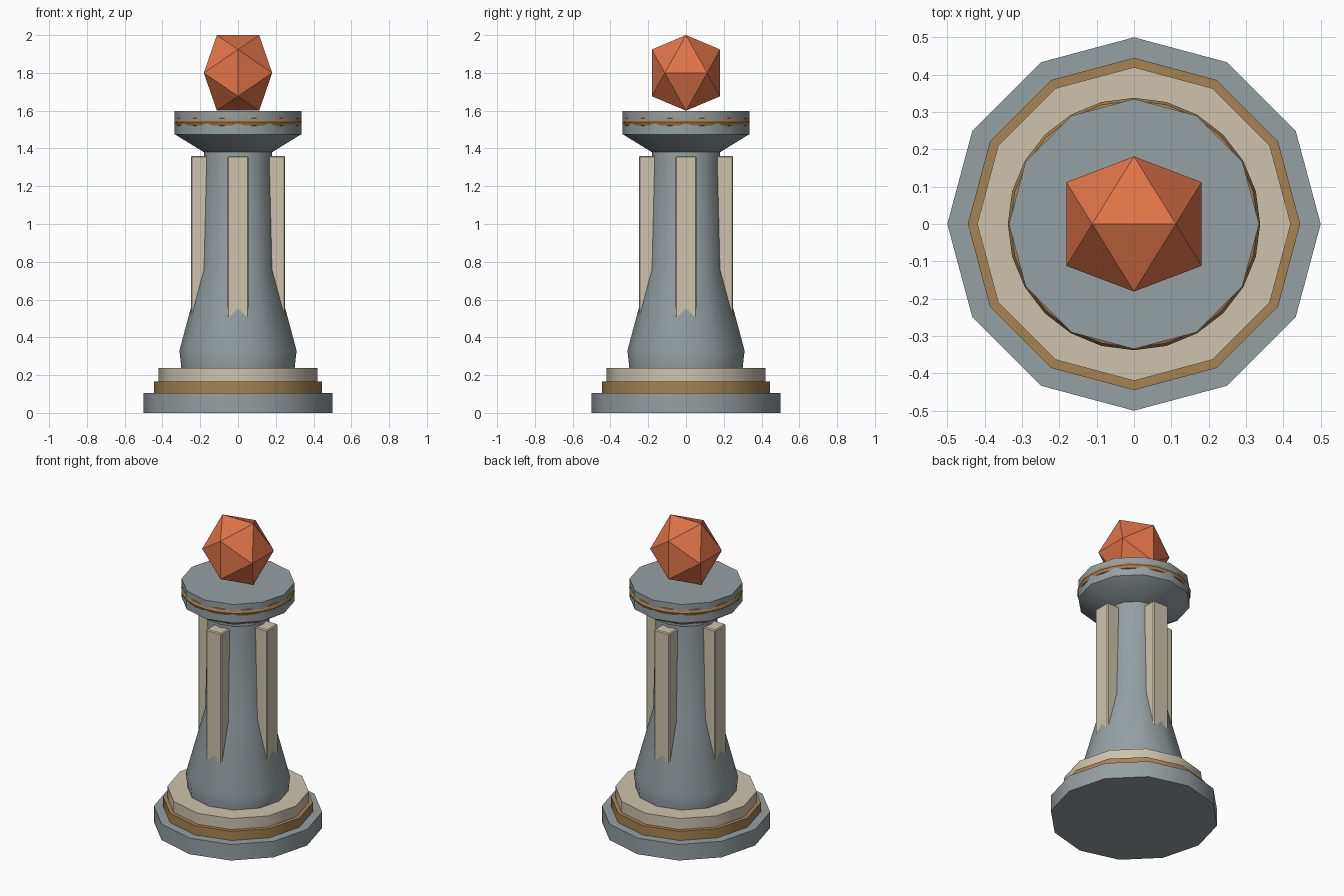
import bpy, bmesh, math
from mathutils import Matrix, Vector

cube = bpy.data.objects.get("Cube")
if cube:
    bpy.data.objects.remove(cube, do_unlink=True)


def material(name, rgb):
    m = bpy.data.materials.new(name)
    m.use_nodes = True
    m.diffuse_color = (*rgb, 1)
    m.node_tree.nodes["Principled BSDF"].inputs["Base Color"].default_value = (*rgb, 1)
    return m


STONE = material("blue grey stone", (0.30, 0.35, 0.37))
CREAM = material("cream stone", (0.61, 0.55, 0.41))
BRONZE = material("bronze", (0.39, 0.225, 0.085))
ORANGE = material("orange crystal", (0.74, 0.175, 0.065))


def finish(bm, name, mat, smooth=True):
    bmesh.ops.recalc_face_normals(bm, faces=bm.faces)
    mesh = bpy.data.meshes.new(name)
    bm.to_mesh(mesh)
    bm.free()
    mesh.materials.append(mat)
    ob = bpy.data.objects.new(name, mesh)
    bpy.context.collection.objects.link(ob)
    if smooth:
        bpy.ops.object.select_all(action='DESELECT')
        ob.select_set(True)
        bpy.context.view_layer.objects.active = ob
        bpy.ops.object.shade_smooth_by_angle(angle=math.radians(40))
    return ob


def lathe(name, profile, mat, sides=12, closed=False):
    """Turn (radius, height) points around z, capped unless the profile is closed."""
    bm = bmesh.new()
    rings = []
    for r, z in profile:
        turn = [2 * math.pi * i / sides for i in range(sides)]
        rings.append([bm.verts.new((r * math.cos(a), r * math.sin(a), z)) for a in turn])
    pairs = list(zip(rings, rings[1:]))
    if closed:
        pairs.append((rings[-1], rings[0]))
    else:
        bm.faces.new(rings[0])
        bm.faces.new(rings[-1])
    for low, high in pairs:
        for i in range(sides):
            j = (i + 1) % sides
            bm.faces.new((low[i], low[j], high[j], high[i]))
    return finish(bm, name, mat)


# Stepped base
lathe("base_plinth", [(0.5, 0), (0.5, 0.105)], STONE)
lathe("base_band", [(0.445, 0.105), (0.445, 0.165)], BRONZE)
lathe("base_step", [(0.42, 0.165), (0.42, 0.237)], CREAM)

# Flared shaft and wide capital
lathe("shaft", [(0.30, 0.237), (0.31, 0.33), (0.195, 0.76), (0.18, 1.38)], STONE)
lathe("capital", [(0.18, 1.38), (0.335, 1.475), (0.335, 1.597)], STONE)

# Ring that shows through the capital's flat sides
ring = [(0.313 + 0.025 * math.cos(k * math.pi / 4), 1.54 + 0.025 * math.sin(k * math.pi / 4))
        for k in range(8)]
lathe("capital_ring", ring, BRONZE, sides=24, closed=True)

# Four buttresses that sink into the flare
for k, side in enumerate(("left", "back", "right", "front")):
    bm = bmesh.new()
    bmesh.ops.create_cube(bm, size=1, matrix=Matrix.Translation((0.2, 0, 0.91))
                          @ Matrix.Diagonal((0.1, 0.112, 0.9, 1)))
    bmesh.ops.bevel(bm, geom=bm.edges[:], offset=0.006, segments=1, affect='EDGES')
    bm.transform(Matrix.Rotation(k * math.pi / 2, 4, 'Z'))
    finish(bm, side + "_buttress", CREAM, smooth=False)

# Crystal: twelve corners from three crossed golden rectangles
bm = bmesh.new()
long, short = 0.181, 0.112
for a in (-long, long):
    for b in (-short, short):
        for p in ((b, 0, a), (a, b, 0), (0, a, b)):
            bm.verts.new(Vector((p[0], p[1], p[2] * 0.2 / long + 1.8)))
bmesh.ops.convex_hull(bm, input=bm.verts[:])
finish(bm, "crystal", ORANGE, smooth=False)
